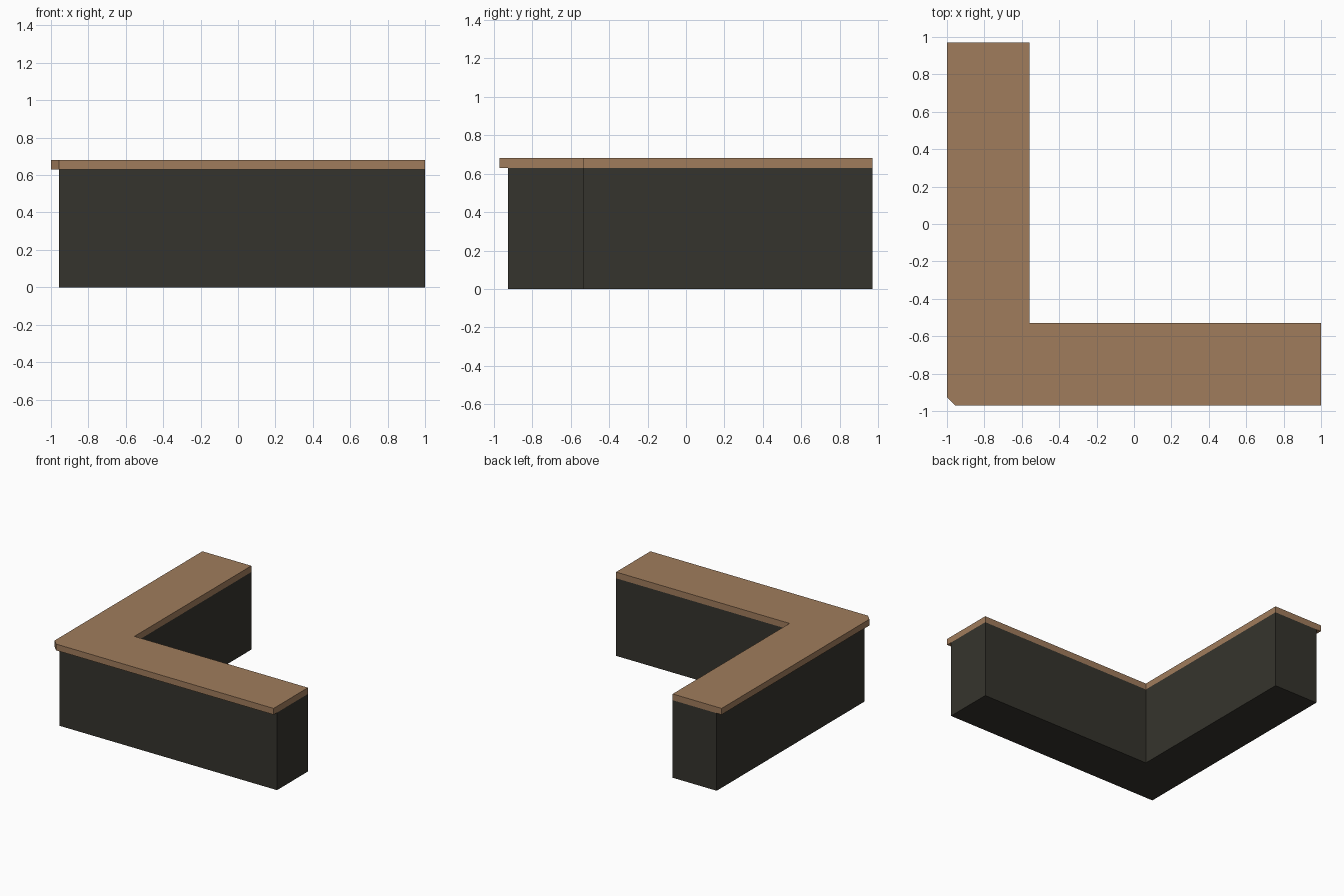
import bpy, bmesh

if "Cube" in bpy.data.objects:
    bpy.data.objects.remove(bpy.data.objects["Cube"])


def material(name, rgb):
    m = bpy.data.materials.new(name)
    m.diffuse_color = (*rgb, 1.0)
    m.use_nodes = True
    m.node_tree.nodes["Principled BSDF"].inputs["Base Color"].default_value = m.diffuse_color
    return m


def prism(name, outline, z0, z1, mat):
    """Extrude a counter-clockwise outline from z0 up to z1."""
    bm = bmesh.new()
    low = [bm.verts.new((x, y, z0)) for x, y in outline]
    high = [bm.verts.new((x, y, z1)) for x, y in outline]
    bm.faces.new(low[::-1])
    bm.faces.new(high)
    n = len(outline)
    for i in range(n):
        j = (i + 1) % n
        bm.faces.new((low[i], low[j], high[j], high[i]))
    mesh = bpy.data.meshes.new(name)
    bm.to_mesh(mesh)
    bm.free()
    mesh.materials.append(mat)
    obj = bpy.data.objects.new(name, mesh)
    bpy.context.collection.objects.link(obj)
    return obj


wood = material("brown wood", (0.352, 0.202, 0.107))
dark = material("dark charcoal", (0.036, 0.034, 0.026))

X, Y = 1.0, 0.971          # overall half sizes
IX, IY = -0.56, -0.53      # inner corner of the L
LIP = 0.044                # countertop overhang on the outer sides
SPLIT, TOP = 0.63, 0.681

# Shared inner edge and ends of the L
inner = [(X, IY), (IX, IY), (IX, Y)]

# Base cabinet, set back on the outer sides
prism("counter_base",
      [(-X + LIP, -Y + LIP), (X, -Y + LIP)] + inner + [(-X + LIP, Y)],
      0.0, SPLIT, dark)

# Countertop with a clipped outer corner
prism("countertop",
      [(-X + LIP, -Y), (X, -Y)] + inner + [(-X, Y), (-X, -Y + LIP)],
      SPLIT, TOP, wood)
